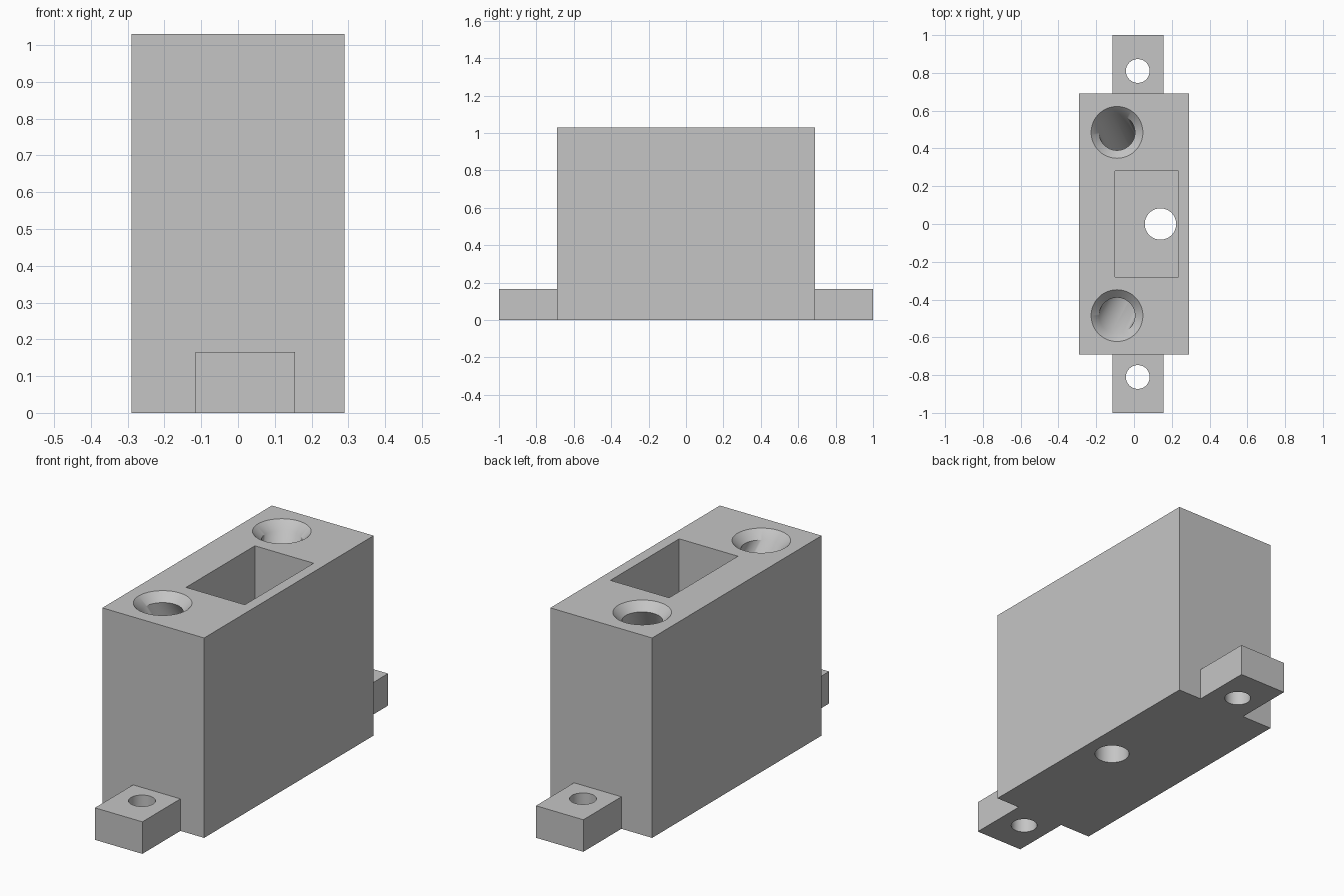
import bpy, bmesh, math

if "Cube" in bpy.data.objects:
    bpy.data.objects.remove(bpy.data.objects["Cube"], do_unlink=True)

GREY = (0.56, 0.56, 0.56, 1.0)
grey = bpy.data.materials.new("plain grey")
grey.use_nodes = True
grey.diffuse_color = GREY
grey.node_tree.nodes["Principled BSDF"].inputs["Base Color"].default_value = GREY

HEIGHT, TAB_TOP, FLOOR, SINK = 1.03, 0.165, 0.15, 0.042
SIDES = 64


def finish(name, bm):
    bmesh.ops.recalc_face_normals(bm, faces=bm.faces)
    mesh = bpy.data.meshes.new(name)
    bm.to_mesh(mesh)
    bm.free()
    mesh.materials.append(grey)
    obj = bpy.data.objects.new(name, mesh)
    bpy.context.collection.objects.link(obj)
    return obj


def prism(name, outline, z0, z1):
    bm = bmesh.new()
    face = bm.faces.new([bm.verts.new((x, y, z0)) for x, y in outline])
    top = bmesh.ops.extrude_face_region(bm, geom=[face])["geom"]
    bmesh.ops.translate(bm, vec=(0, 0, z1 - z0),
                        verts=[v for v in top if isinstance(v, bmesh.types.BMVert)])
    return finish(name, bm)


def bore(name, stations):
    """Tube through level circles given as (x, y, z, radius)."""
    bm = bmesh.new()
    rings = []
    for x, y, z, r in stations:
        angles = [math.tau * i / SIDES for i in range(SIDES)]
        rings.append([bm.verts.new((x + r * math.cos(a), y + r * math.sin(a), z))
                      for a in angles])
    for a, b in zip(rings, rings[1:]):
        for i in range(SIDES):
            j = (i + 1) % SIDES
            bm.faces.new((a[i], a[j], b[j], b[i]))
    bm.faces.new(rings[0])
    bm.faces.new(rings[-1])
    return finish(name, bm)


def combine(target, tool, operation):
    mod = target.modifiers.new(tool.name, 'BOOLEAN')
    mod.operation, mod.solver, mod.object = operation, 'EXACT', tool
    bpy.context.view_layer.objects.active = target
    bpy.ops.object.modifier_apply(modifier=mod.name)
    bpy.data.objects.remove(tool, do_unlink=True)


# Main block
half = [(-0.29, -0.69), (0.29, -0.69), (0.29, 0.69), (-0.29, 0.69)]
block = prism("mounting_block", half, 0, HEIGHT)

# Mounting strip: its two ends stick out as tabs
strip = [(-0.115, -1), (0.155, -1), (0.155, 1), (-0.115, 1)]
combine(block, prism("tab_strip", strip, 0, TAB_TOP), 'UNION')

# Rectangular pocket and its outlet through the floor
pocket = [(-0.1, -0.28), (0.235, -0.28), (0.235, 0.28), (-0.1, 0.28)]
combine(block, prism("pocket_cutter", pocket, FLOOR, HEIGHT + 0.1), 'DIFFERENCE')
combine(block, bore("outlet_cutter", [(0.14, 0, -0.1, 0.083),
                                      (0.14, 0, FLOOR + 0.1, 0.083)]), 'DIFFERENCE')

for side in (-1, 1):
    # Screw hole in each tab
    combine(block, bore("screw_cutter", [(0.02, side * 0.81, -0.1, 0.063),
                                         (0.02, side * 0.81, 0.3, 0.063)]), 'DIFFERENCE')
    # Countersunk hole slanting inwards to the pocket
    y = side * 0.485
    combine(block, bore("slanted_cutter", [
        (-0.09, y, HEIGHT + 0.02, 0.137 + 0.02),
        (-0.09, y, HEIGHT - SINK, 0.095),
        (0.1, side * 0.12, FLOOR + 0.12, 0.095)]), 'DIFFERENCE')

# Smooth bores, crisp edges
bpy.ops.object.select_all(action='DESELECT')
block.select_set(True)
bpy.context.view_layer.objects.active = block
bpy.ops.object.shade_smooth_by_angle(angle=math.radians(30))
